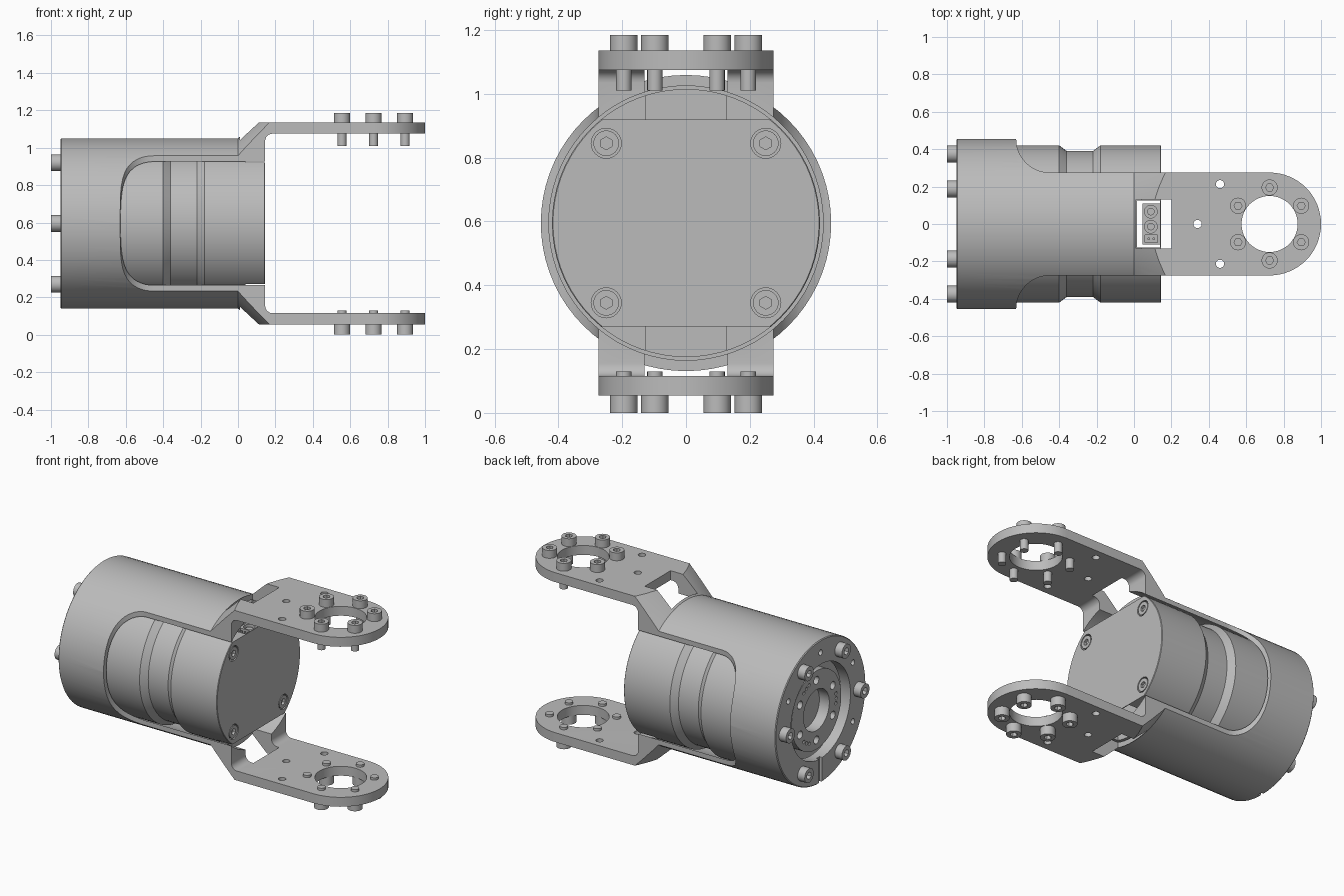
import bpy
import bmesh
from math import cos, sin, pi, radians
from mathutils import Vector

AXIS_Z = 0.595  # height of the motor axis; parts are built around it
parts = []

cube = bpy.data.objects.get("Cube")
if cube:
    bpy.data.objects.remove(cube, do_unlink=True)

grey = bpy.data.materials.new("machined grey")
grey.use_nodes = True
grey.diffuse_color = (0.5, 0.5, 0.5, 1)
grey.node_tree.nodes["Principled BSDF"].inputs["Base Color"].default_value = (0.5, 0.5, 0.5, 1)


def add_object(name, mesh, keep=True):
    obj = bpy.data.objects.new(name, mesh)
    bpy.context.scene.collection.objects.link(obj)
    if keep:
        if not mesh.materials:
            mesh.materials.append(grey)
        parts.append(obj)
    else:
        obj.hide_render = True
    return obj


def finish(bm, name, keep):
    bmesh.ops.recalc_face_normals(bm, faces=bm.faces)
    mesh = bpy.data.meshes.new(name)
    bm.to_mesh(mesh)
    bm.free()
    return add_object(name, mesh, keep)


def prism(name, outline, lo, hi, axis="z", keep=False):
    place = {"z": lambda a, b: (a, b, lo), "y": lambda a, b: (a, lo, b),
             "x": lambda a, b: (lo, a, b)}[axis]
    bm = bmesh.new()
    face = bm.faces.new([bm.verts.new(place(a, b)) for a, b in outline])
    out = bmesh.ops.extrude_face_region(bm, geom=[face])
    verts = [v for v in out["geom"] if isinstance(v, bmesh.types.BMVert)]
    step = Vector(((axis == "x"), (axis == "y"), (axis == "z"))) * (hi - lo)
    bmesh.ops.translate(bm, verts=verts, vec=step)
    return finish(bm, name, keep)


def lathe(name, profile, closed=False, keep=True, steps=72):
    """Spin (x, radius) points around the x axis."""
    bm = bmesh.new()
    vs = [bm.verts.new((x, 0, r)) for x, r in profile]
    edges = [bm.edges.new(pair) for pair in zip(vs, vs[1:])]
    if closed:
        edges.append(bm.edges.new((vs[-1], vs[0])))
    bmesh.ops.spin(bm, geom=vs + edges, cent=(0, 0, 0), axis=(1, 0, 0),
                   angle=2 * pi, steps=steps)
    bmesh.ops.remove_doubles(bm, verts=bm.verts, dist=1e-5)
    return finish(bm, name, keep)


def arc(cx, cy, r, start, end, n):
    angles = [radians(start + (end - start) * i / n) for i in range(n + 1)]
    return [(cx + r * cos(a), cy + r * sin(a)) for a in angles]


def circle(cx, cy, r, n=24):
    return arc(cx, cy, r, 0, 360, n)[:-1]


def rect(x0, x1, y0, y1):
    return [(x0, y0), (x1, y0), (x1, y1), (x0, y1)]


def polar(r, degrees):
    return r * cos(radians(degrees)), r * sin(radians(degrees))


def boolean(obj, cutters, operation="DIFFERENCE"):
    for cutter in cutters:
        mod = obj.modifiers.new("cut", "BOOLEAN")
        mod.operation = operation
        mod.solver = "EXACT"
        mod.object = cutter
    graph = bpy.context.evaluated_depsgraph_get()
    mesh = bpy.data.meshes.new_from_object(obj.evaluated_get(graph))
    obj.modifiers.clear()
    obj.data = mesh
    for cutter in cutters:
        bpy.data.objects.remove(cutter, do_unlink=True)


# Outer shell: tube with rear flange and a rounded side window each side
shell = lathe("outer_shell", [(-0.95, 0.45), (-0.945, 0.455), (0, 0.455), (0, 0.43),
                              (-0.88, 0.43), (-0.88, 0.3), (-0.95, 0.3)], closed=True)
cutters = []
for side in (-1, 1):
    outline = [(-0.63, 0.6)] + arc(-0.45, 0.455, 0.18, 180, 270, 12) + [(0.1, 0.275), (0.1, 0.6)]
    cutters.append(prism("window_cutter", [(x, y * side) for x, y in outline], -0.6, 0.6))
for angle in (30, 90, 150, 210, 330):
    cutters.append(prism("flange_hole", circle(*polar(0.375, angle), 0.018, 12), -1, -0.91, "x"))
cutters.append(prism("flange_notch", rect(-0.015, 0.015, -0.5, -0.28), -1, -0.93, "x"))
boolean(shell, cutters)

# Fork arms: round-ended plates blended into the shell by a conical foot
plan = [(0, -0.275)] + arc(0.725, 0, 0.275, -90, 90, 32) + [(0, 0.275)]
fork = prism("fork_arms", plan, -0.54, 0.54, keep=True)
cone = lathe("cone_limit", [(-0.2, 0), (-0.2, 0.455), (0, 0.455), (0.4, 0.815),
                            (1.1, 0.815), (1.1, 0)], keep=False)
boolean(fork, [cone], "INTERSECT")
pocket = arc(0.185, 0.44, 0.04, 90, 180, 6) + arc(0.185, -0.44, 0.04, 180, 270, 6)
pocket += [(1.1, -0.48), (1.1, 0.48)]
cutters = [prism("gap_cutter", pocket, -0.5, 0.5, "y"),
           lathe("bore_cutter", [(-0.3, 0), (-0.3, 0.43), (0.15, 0.43), (0.15, 0)], keep=False),
           prism("slot_cutter", rect(0.01, 0.2, -0.13, 0.13), -0.7, 0.7),
           prism("ring_cutter", circle(0.725, 0, 0.15, 48), -0.7, 0.7)]
for x, y in ((0.46, 0.213), (0.46, -0.213), (0.34, 0)):
    cutters.append(prism("pin_hole", circle(x, y, 0.022, 16), -0.7, 0.7))
boolean(fork, cutters)

# Motor body: waisted cylinder with flats and a slot at the open end
motor = lathe("motor_body", [(-0.85, 0), (-0.85, 0.42), (-0.4, 0.42), (-0.36, 0.39),
                             (-0.22, 0.39), (-0.18, 0.42), (0.142, 0.42), (0.145, 0.417),
                             (0.145, 0)])
corners = [(y, z) for y in (-0.25, 0.25) for z in (-0.25, 0.25)]
cutters = [prism("flat_cutter", rect(0.04, 0.3, *span), -0.6, 0.6, "y")
           for span in ((0.325, 0.6), (-0.6, -0.325))]
cutters.append(prism("cable_slot", rect(0.015, 0.14, -0.125, 0.125), -0.6, 0.6))
cutters += [prism("screw_recess", circle(y, z, 0.047), 0.12, 0.2, "x") for y, z in corners]
boolean(motor, cutters)

# Rear rotor hub inside the flange
hub = lathe("rotor_hub", [(-0.92, 0.13), (-0.92, 0.25), (-0.845, 0.25), (-0.845, 0.13)], closed=True)
cutters = []
for k in range(6):
    cutters.append(prism("hub_hole", circle(*polar(0.19, 60 * k + 30), 0.025, 16), -1, -0.87, "x"))
    if k % 2:
        for offset in (-9, 0, 9):
            cutters.append(prism("hub_pin_hole", circle(*polar(0.2, 60 * k + offset), 0.011, 10),
                                 -1, -0.9, "x"))
boolean(hub, cutters)

# Cable connector under the upper slot
connector = prism("connector", rect(0.045, 0.138, -0.11, 0.11), 0.2, 0.315, keep=True)
cutters = [prism("socket", circle(0.09, y, 0.034), 0.28, 0.4) for y in (0.066, -0.014)]
cutters.append(prism("plug_socket", rect(0.058, 0.125, -0.1, -0.058), 0.29, 0.4))
boolean(connector, cutters)
for y in (0.066, -0.014):
    prism("connector_stud", circle(0.09, y, 0.02, 16), 0.27, 0.305, keep=True)
for x in (0.078, 0.105):
    prism("connector_pin", circle(x, -0.079, 0.007, 8), 0.28, 0.31, keep=True)


def socket_screw(name, radius, head, shank):
    """Cap screw along z with its seat at the local origin."""
    screw = prism(name, circle(0, 0, radius, 32), 0, head, keep=True)
    rod = prism("rod", circle(0, 0, 0.024, 20), -shank, 0.01)
    boolean(screw, [rod], "UNION")
    hexagon = prism("hexagon", circle(0, 0, radius * 0.5, 6), head * 0.45, head + 0.05)
    boolean(screw, [hexagon])
    parts.remove(screw)
    mesh = screw.data
    bpy.data.objects.remove(screw, do_unlink=True)
    return mesh


def place_screw(name, mesh, location, rotation):
    obj = add_object(name, mesh)
    obj.location = location
    obj.rotation_euler = rotation


# Screws on the arm rings, rear flange and motor end face
long_screw = socket_screw("long_screw", 0.043, 0.05, 0.125)
short_screw = socket_screw("short_screw", 0.043, 0.055, 0.075)
rear_screw = socket_screw("rear_screw", 0.045, 0.05, 0.03)
face_screw = socket_screw("face_screw", 0.04, 0.03, 0.02)
for k in range(6):
    x, y = polar(0.195, 60 * k + 30)
    place_screw("upper_arm_screw", long_screw, (0.725 + x, y, 0.54), (0, 0, 0))
    place_screw("lower_arm_screw", short_screw, (0.725 + x, y, -0.54), (pi, 0, 0))
    y, z = polar(0.375, 60 * k)
    place_screw("rear_flange_screw", rear_screw, (-0.95, y, z), (0, -pi / 2, 0))
for y, z in corners:
    place_screw("end_face_screw", face_screw, (0.114, y, z), (0, pi / 2, 0))

# Raise everything to the axis height and smooth the round surfaces
bpy.ops.object.select_all(action="DESELECT")
for obj in parts:
    obj.location.z += AXIS_Z
    if not obj.data.materials:
        obj.data.materials.append(grey)
    obj.select_set(True)
bpy.context.view_layer.objects.active = shell
bpy.ops.object.shade_smooth_by_angle(angle=radians(30))
